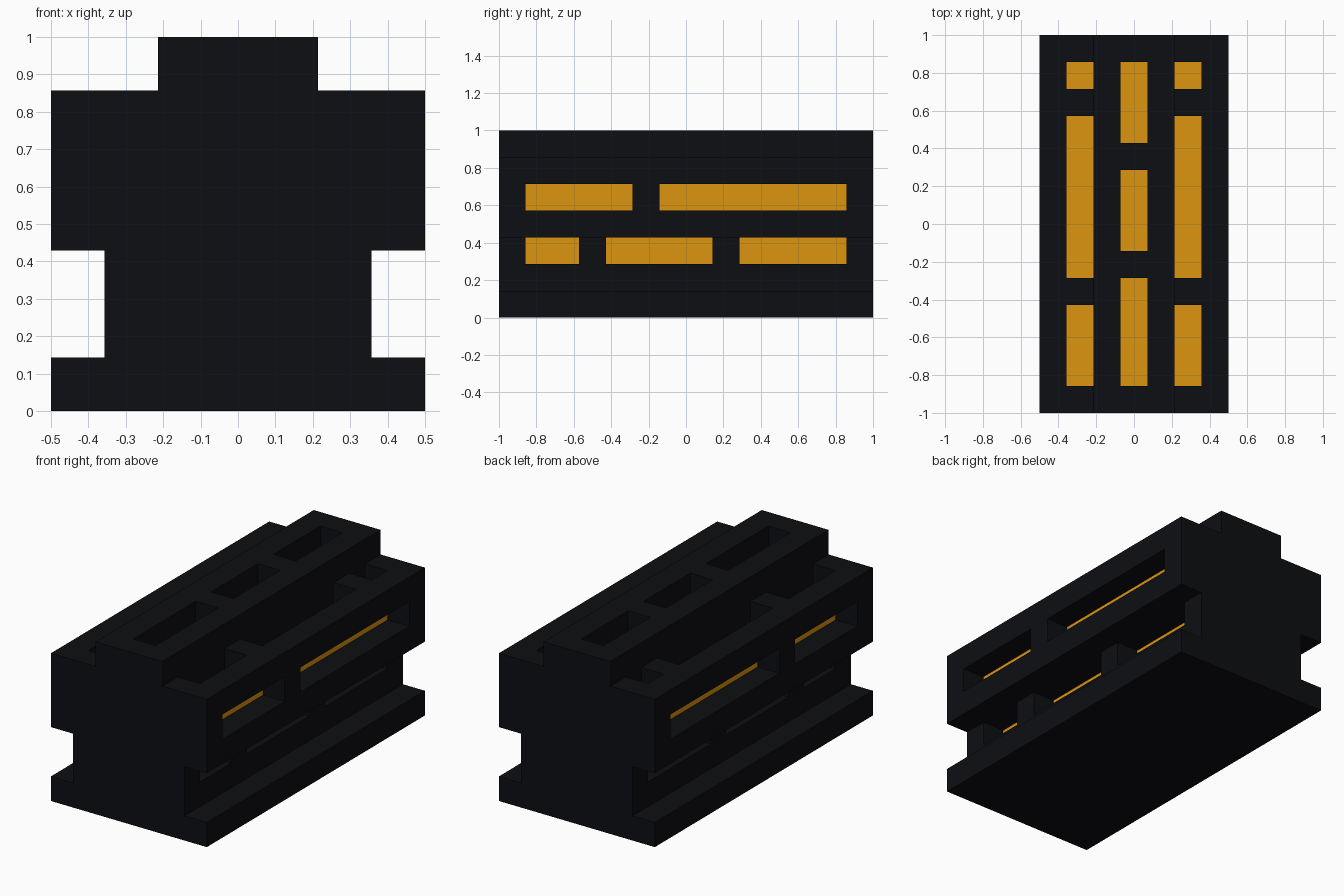
import bpy, bmesh
from mathutils import Matrix

if "Cube" in bpy.data.objects:
    bpy.data.objects.remove(bpy.data.objects["Cube"])

U = 1 / 7                 # module size: every dimension is a multiple of it
OVER = 0.2                # how far cutters poke out of the surface
CUT, INLAY = 0.99, 0.98   # pocket depth and depth of the coloured inlay


def material(name, rgb):
    m = bpy.data.materials.new(name)
    m.diffuse_color = (*rgb, 1)
    m.use_nodes = True
    m.node_tree.nodes["Principled BSDF"].inputs["Base Color"].default_value = m.diffuse_color
    return m


def finish(bm, name, mat=None):
    """Scale module units to model units and make an object."""
    bmesh.ops.transform(bm, matrix=Matrix.Scale(U, 4), verts=bm.verts)
    me = bpy.data.meshes.new(name)
    bm.to_mesh(me)
    bm.free()
    ob = bpy.data.objects.new(name, me)
    bpy.context.collection.objects.link(ob)
    if mat:
        me.materials.append(mat)
    return ob


def add_box(bm, lo, hi):
    size = [b - a for a, b in zip(lo, hi)]
    mid = [(a + b) / 2 for a, b in zip(lo, hi)]
    bmesh.ops.create_cube(bm, size=1, matrix=Matrix.Translation(mid) @ Matrix.Diagonal((*size, 1)))


def add_quad(bm, *pts):
    bm.faces.new([bm.verts.new(p) for p in pts])


black = material("black_shell", (0.004, 0.0045, 0.006))
amber = material("amber_inlay", (0.72, 0.30, 0.005))

# Body: mirrored stepped profile extruded along y
half = [(3.5, 0), (3.5, 1), (2.5, 1), (2.5, 3), (3.5, 3), (3.5, 6), (1.5, 6), (1.5, 7)]
profile = half + [(-x, z) for x, z in reversed(half)]
bm = bmesh.new()
face = bm.faces.new([bm.verts.new((x, -7, z)) for x, z in profile])
new = bmesh.ops.extrude_face_region(bm, geom=[face])["geom"]
bmesh.ops.translate(bm, vec=(0, 14, 0), verts=[v for v in new if isinstance(v, bmesh.types.BMVert)])
bmesh.ops.recalc_face_normals(bm, faces=bm.faces)
body = finish(bm, "body", black)

# Pocket rows: (centre x, surface z, y spans) on top, (surface x, bottom z, y spans) on the sides
edge_row = [(-6, -3), (-2, 4), (5, 6)]
top_rows = [(0, 7, [(-6, -2), (-1, 2), (3, 6)]), (2, 6, edge_row), (-2, 6, edge_row)]
side_rows = [(3.5, 4, [(-6, -2), (-1, 6)]), (2.5, 2, [(-6, -4), (-3, 1), (2, 6)])]

cut, inlay = bmesh.new(), bmesh.new()
for x, z, spans in top_rows:
    a, b = x - 0.5, x + 0.5
    for y0, y1 in spans:
        add_box(cut, (a, y0, z - CUT), (b, y1, z + OVER))
        h = z - INLAY
        add_quad(inlay, (a, y0, h), (b, y0, h), (b, y1, h), (a, y1, h))
for x, z, spans in side_rows:
    for y0, y1 in spans:
        add_box(cut, (x - CUT, y0, z), (x + OVER, y1, z + 1))
        add_box(cut, (-x - OVER, y0, z), (-x + CUT, y1, z + 1))
        d = x - INLAY
        add_quad(inlay, (d, y0, z), (d, y1, z), (d, y1, z + 1), (d, y0, z + 1))
        add_quad(inlay, (-d, y1, z), (-d, y0, z), (-d, y0, z + 1), (-d, y1, z + 1))

# Carve the pockets
cutter = finish(cut, "pocket_cutter", black)
cutter.hide_render = True
mod = body.modifiers.new("pockets", 'BOOLEAN')
mod.operation = 'DIFFERENCE'
mod.solver = 'EXACT'
mod.object = cutter
bpy.context.view_layer.objects.active = body
bpy.ops.object.modifier_apply(modifier=mod.name)
bpy.data.objects.remove(cutter)

# Amber floors of the pockets
finish(inlay, "amber_inlays", amber)
